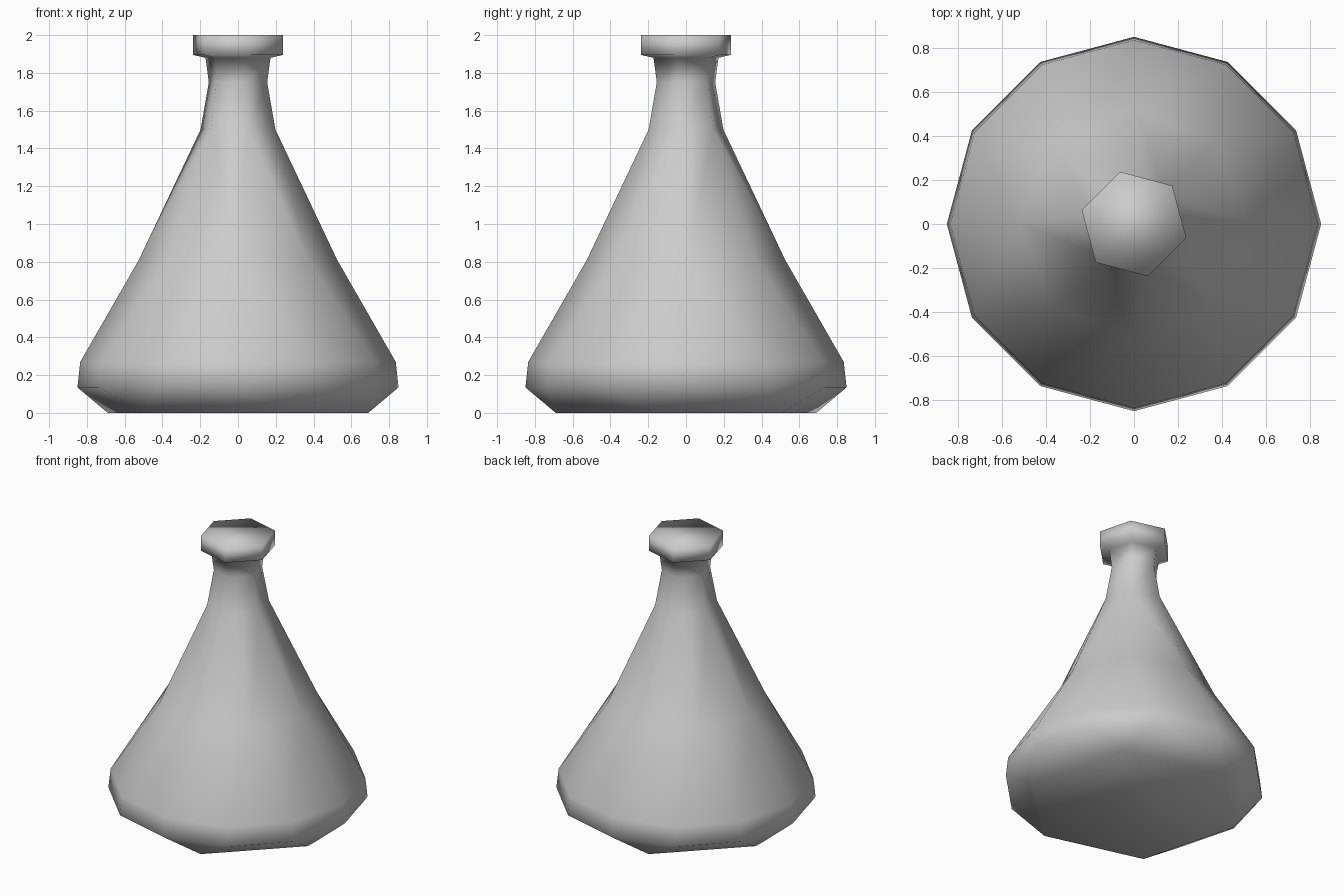
import bpy, bmesh, math

if "Cube" in bpy.data.objects:
    bpy.data.objects.remove(bpy.data.objects["Cube"])

# rings from base to rim: (height, corner radius, sides, first corner in degrees)
RINGS = [
    (0.00, 0.714, 6, -15),    # base
    (0.135, 0.85, 12, 0),     # widest belly
    (0.27, 0.835, 12, 0),     # shoulder
    (0.81, 0.525, 8, 0),      # cone
    (1.50, 0.205, 6, -15),    # neck start
    (1.75, 0.16, 6, -15),     # neck waist
    (1.88, 0.178, 6, -15),    # neck top
    (1.895, 0.246, 6, -15),   # rim underside
    (2.00, 0.246, 6, -15),    # rim top
]


def make_ring(bm, z, r, n, start):
    angles = [math.radians(start) + math.tau * i / n for i in range(n)]
    return [bm.verts.new((r * math.cos(a), r * math.sin(a), z)) for a in angles]


def stitch(bm, low, high, spec_low, spec_high):
    """Join two rings that may have different side counts."""
    n, m = spec_low[2], spec_high[2]
    if n == m:
        for i in range(n):
            j = (i + 1) % n
            bm.faces.new((low[i], low[j], high[j], high[i]))
        return
    i = j = 0
    while i < n or j < m:
        next_low = spec_low[3] + 360 * (i + 0.5) / n
        next_high = spec_high[3] + 360 * (j + 0.5) / m
        if j >= m or (i < n and next_low <= next_high):
            bm.faces.new((low[i % n], low[(i + 1) % n], high[j % m]))
            i += 1
        else:
            bm.faces.new((low[i % n], high[(j + 1) % m], high[j % m]))
            j += 1


# flask body, neck and rim as one closed shell
bm = bmesh.new()
rings = [make_ring(bm, *spec) for spec in RINGS]
for k in range(len(rings) - 1):
    stitch(bm, rings[k], rings[k + 1], RINGS[k], RINGS[k + 1])
bm.faces.new(rings[0][::-1])
bm.faces.new(rings[-1])
bmesh.ops.recalc_face_normals(bm, faces=bm.faces[:])
for f in bm.faces:
    f.smooth = True

mesh = bpy.data.meshes.new("flask")
bm.to_mesh(mesh)
bm.free()
flask = bpy.data.objects.new("flask", mesh)
bpy.context.collection.objects.link(flask)
